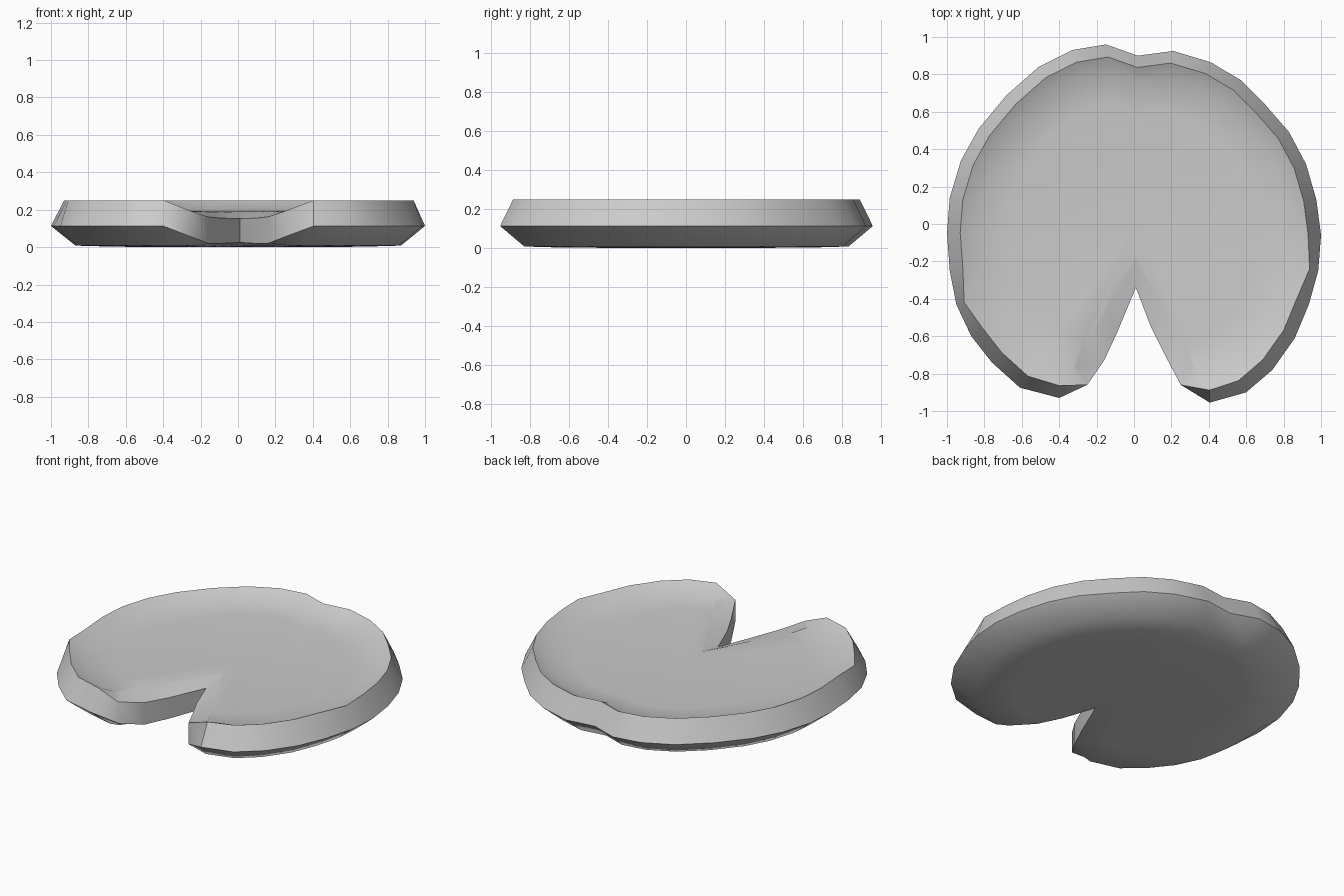
import bpy, bmesh, math

if "Cube" in bpy.data.objects:
    bpy.data.objects.remove(bpy.data.objects["Cube"])

# Pad outline at its widest level, starting at the notch apex and going clockwise
OUTLINE = [
    (0.01, -0.34), (-0.09, -0.58), (-0.16, -0.73), (-0.25, -0.86), (-0.40, -0.93),
    (-0.61, -0.875), (-0.76, -0.74), (-0.87, -0.60), (-0.95, -0.43), (-0.985, -0.25),
    (-1.0, -0.05), (-0.985, 0.14), (-0.925, 0.34), (-0.83, 0.51), (-0.68, 0.69),
    (-0.51, 0.84), (-0.33, 0.93), (-0.15, 0.96), (0.02, 0.90), (0.21, 0.925),
    (0.41, 0.865), (0.57, 0.77), (0.70, 0.64), (0.83, 0.49), (0.92, 0.32),
    (0.975, 0.13), (1.0, -0.06), (0.985, -0.25), (0.935, -0.43), (0.86, -0.61),
    (0.74, -0.78), (0.60, -0.90), (0.405, -0.955), (0.25, -0.86), (0.16, -0.69),
    (0.09, -0.55)]
N = len(OUTLINE)
CX = 0.01

# Inward step of the notch points: apex, inner side, outer side, tip
NOTCH_STEP = [(0.0, 0.14), (0.06, 0.12), (0.07, 0.12), (0.06, 0.11)]

# Each ring: rim scale, notch step amount, overall shrink, then the heights of
# the round rim and of the notch apex, inner side, outer side and tip
RINGS = [
    (0.87, 1.0, 0.75, 0.002, (0.002, 0.002, 0.002, 0.002)),   # underside
    (0.87, 0.6, 1.00, 0.008, (0.010, 0.009, 0.008, 0.008)),   # lower edge
    (1.00, 0.0, 1.00, 0.113, (0.025, 0.020, 0.020, 0.055)),   # widest edge
    (0.93, 0.0, 1.00, 0.250, (0.152, 0.155, 0.162, 0.192)),   # top rim
    (0.84, 1.0, 1.00, 0.207, (0.182, 0.188, 0.190, 0.196)),   # dish slope
    (0.84, 1.0, 0.80, 0.193, (0.190, 0.190, 0.190, 0.191)),   # dish floor
]
TOP_RIM = 3
# Places where the top rim strays from an even inset
RIM_SHIFT = {4: (-0.025, 0.0), 8: (-0.025, -0.02), 27: (0.022, -0.008), 32: (0.027, 0.0)}


def place(i, scale, step, shrink):
    """Position of outline point i on a ring."""
    x, y = OUTLINE[i]
    d = min(i, N - i)
    if d < 4:
        dx, dy = NOTCH_STEP[d]
        side = -1 if i < N / 2 else 1
        x, y = x + side * dx * step, y + dy * step
    else:
        x, y = CX + (x - CX) * scale, y * scale
    return CX + (x - CX) * shrink, y * shrink


bm = bmesh.new()
rings = []
for r, (scale, step, shrink, rim_z, notch_z) in enumerate(RINGS):
    verts = []
    for i in range(N):
        x, y = place(i, scale, step, shrink)
        d = min(i, N - i)
        if r == TOP_RIM:
            sx, sy = RIM_SHIFT.get(i, (0.0, 0.0))
            x, y = x + sx, y + sy
        verts.append(bm.verts.new((x, y, notch_z[d] if d < 4 else rim_z)))
    rings.append(verts)

# Bands between neighbouring rings
for a, b in zip(rings, rings[1:]):
    for i in range(N):
        j = (i + 1) % N
        bm.faces.new((a[i], a[j], b[j], b[i]))

# Close the underside and the dish floor with fans
for ring, z in ((rings[0], 0.0), (rings[-1], 0.188)):
    centre = bm.verts.new((CX, 0.0, z))
    for i in range(N):
        bm.faces.new((ring[i], ring[(i + 1) % N], centre))

bmesh.ops.recalc_face_normals(bm, faces=bm.faces)
mesh = bpy.data.meshes.new("lily_pad")
bm.to_mesh(mesh)
bm.free()

pad = bpy.data.objects.new("lily_pad", mesh)
bpy.context.collection.objects.link(pad)

# One plain grey
grey = bpy.data.materials.new("light_grey")
grey.diffuse_color = (0.6, 0.6, 0.6, 1.0)
grey.use_nodes = True
grey.node_tree.nodes["Principled BSDF"].inputs["Base Color"].default_value = grey.diffuse_color
mesh.materials.append(grey)

# Smooth surfaces with crisp rim edges
bpy.context.view_layer.objects.active = pad
pad.select_set(True)
bpy.ops.object.shade_smooth_by_angle(angle=math.radians(42))
